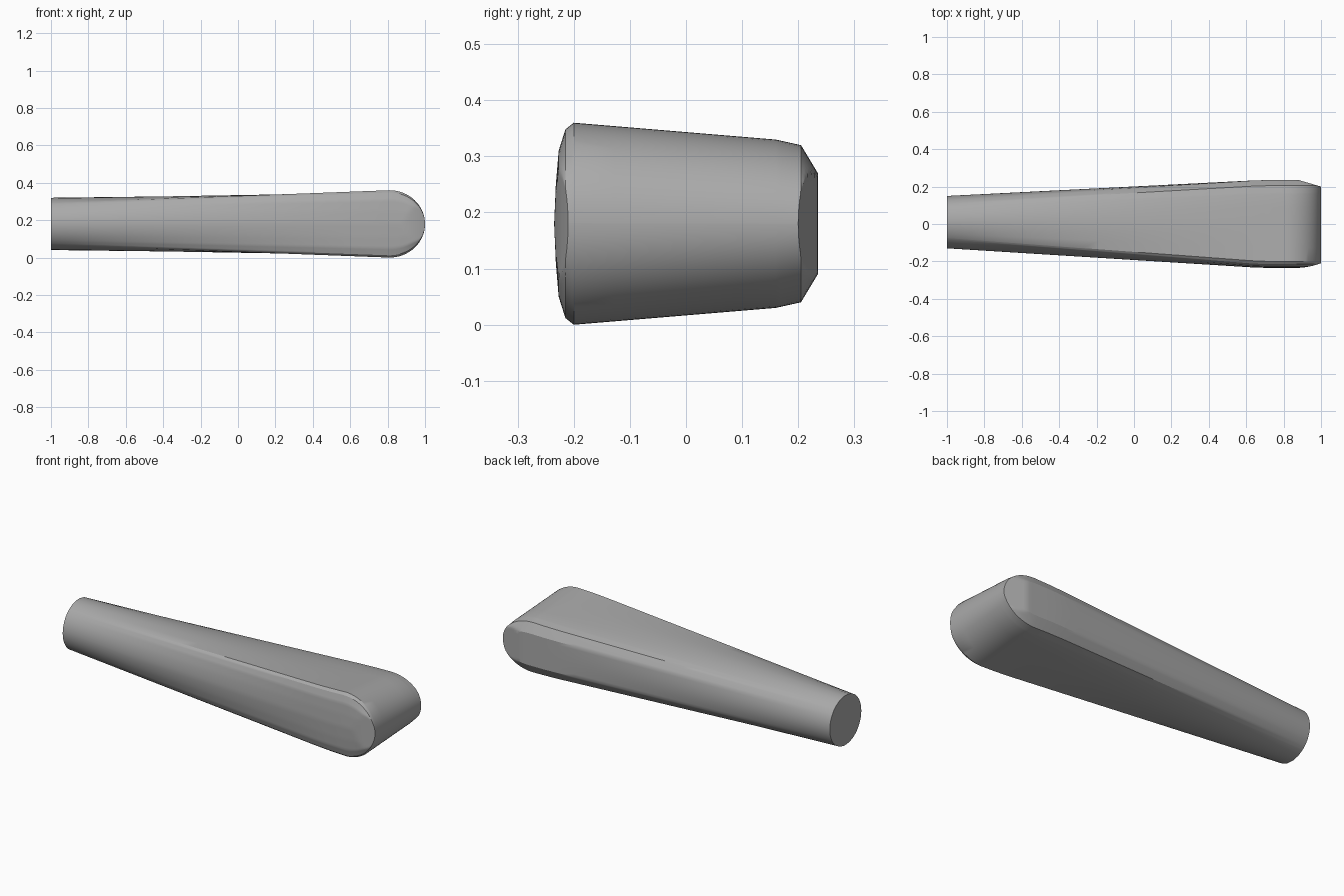
import bpy, bmesh, math

cube = bpy.data.objects.get("Cube")
if cube:
    bpy.data.objects.remove(cube, do_unlink=True)

grey = bpy.data.materials.new("handle grey")
grey.use_nodes = True
colour = (0.4, 0.4, 0.4, 1)
grey.diffuse_color = colour
grey.node_tree.nodes["Principled BSDF"].inputs["Base Color"].default_value = colour

MID_Z, CAP_X, TIP = 0.18, 0.81, 0.19

# Upper half of the wide end's section: (y, height above the middle)
profile = [(-.235, 0), (-.232, .07), (-.227, .13), (-.215, .168), (-.2, .18),
           (.16, .15), (.205, .14), (.235, .09), (.235, 0)]


def full_section(steps=5):
    """Subdivide the half profile and mirror it into a closed loop."""
    half = []
    for (y0, h0), (y1, h1) in zip(profile, profile[1:]):
        for i in range(steps):
            f = i / steps
            half.append((y0 + (y1 - y0) * f, h0 + (h1 - h0) * f))
    half.append(profile[-1])
    return half + [(y, -h) for y, h in half[-2:0:-1]]


section = full_section()


def ring_at(x):
    """Blend from the round narrow end to the wide section, then round the tip."""
    t = min(1, (x + 1) / (CAP_X + 1))
    u = min(1, (x + 1) / 1.68)
    shrink = 1
    if x > CAP_X:
        shrink = math.sqrt(max(0.0001, 1 - ((x - CAP_X) / TIP) ** 2))
    back = .235 - .035 * max(0, (x - .88) / .12)
    front = -.235 + .025 * max(0, (x - .86) / .14) ** 2
    points = []
    for y, h in section:
        a = math.atan2(h / .16, y / .235)
        yy = (.01 + .14 * math.cos(a)) * (1 - u) + y * u
        hh = .14 * math.sin(a) * (1 - t) + h * t
        points.append((x, max(front, min(back, yy)), MID_Z + hh * shrink))
    return points


# Stations: even along the shaft, denser around the rounded tip
stations = [-1 + (CAP_X + 1) * i / 20 for i in range(21)]
stations += [CAP_X + TIP * math.sin(math.pi / 2 * i / 16) for i in range(1, 17)]

bm = bmesh.new()
rings = [[bm.verts.new(p) for p in ring_at(x)] for x in stations]
n = len(section)
for a, b in zip(rings, rings[1:]):
    for i in range(n):
        j = (i + 1) % n
        bm.faces.new((a[i], a[j], b[j], b[i]))
bm.faces.new(rings[0])
bm.faces.new(rings[-1])
bmesh.ops.remove_doubles(bm, verts=bm.verts, dist=0.0005)
bmesh.ops.recalc_face_normals(bm, faces=bm.faces)

mesh = bpy.data.meshes.new("handle")
bm.to_mesh(mesh)
bm.free()
mesh.materials.append(grey)
handle = bpy.data.objects.new("handle", mesh)
bpy.context.collection.objects.link(handle)
bpy.ops.object.select_all(action='DESELECT')
handle.select_set(True)
bpy.context.view_layer.objects.active = handle
bpy.ops.object.shade_smooth_by_angle(angle=math.radians(30))
